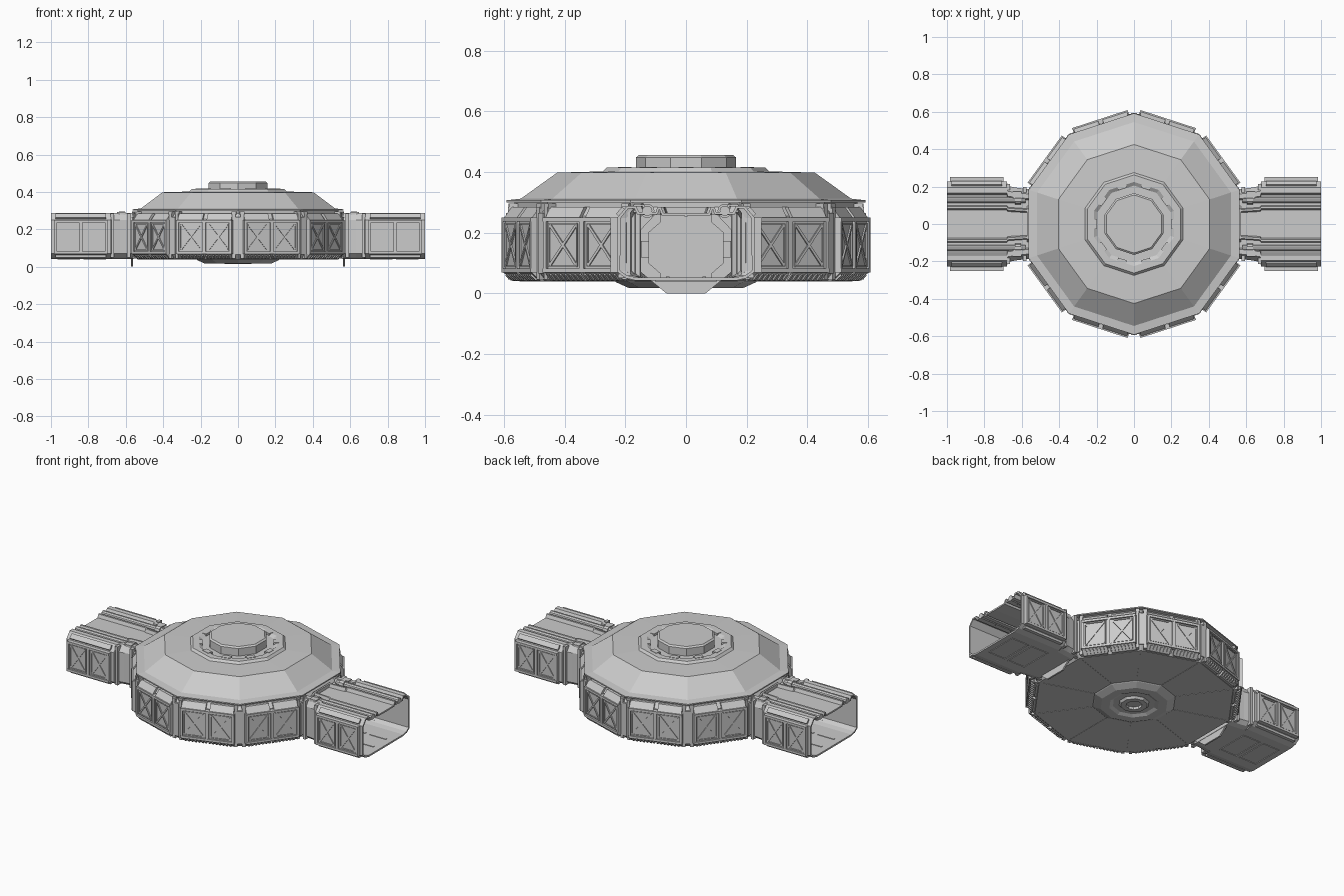
import bpy, bmesh
from math import pi, cos, sin, atan2, hypot
from mathutils import Matrix, Vector

if "Cube" in bpy.data.objects:
    bpy.data.objects.remove(bpy.data.objects["Cube"])

N = 10                       # decagonal hub
I4 = Matrix.Identity(4)


def rz(a):
    return Matrix.Rotation(a, 4, 'Z')


def finish(name, bm):
    me = bpy.data.meshes.new(name)
    bm.to_mesh(me)
    bm.free()
    ob = bpy.data.objects.new(name, me)
    bpy.context.collection.objects.link(ob)
    return ob


def box(bm, c, s, m=I4, rot=I4):
    mat = m @ Matrix.Translation(c) @ rot @ Matrix.Diagonal((*s, 1))
    bmesh.ops.create_cube(bm, size=1, matrix=mat)


def lathe(name, profile, n=N, phase=pi / 2):
    """Faceted revolve of (radius, z); zero radius ends close the shape."""
    bm = bmesh.new()
    rings = []
    for r, z in profile:
        k = 1 if r == 0 else n
        rings.append([bm.verts.new((r * cos(phase + 2 * pi * i / n),
                                    r * sin(phase + 2 * pi * i / n), z)) for i in range(k)])
    for a, b in zip(rings, rings[1:]):
        for i in range(n):
            j = (i + 1) % n
            q = [a[i % len(a)], a[j % len(a)], b[j % len(b)], b[i % len(b)]]
            bm.faces.new(list(dict.fromkeys(q)))
    bmesh.ops.recalc_face_normals(bm, faces=bm.faces)
    return finish(name, bm)


def prism(bm, pts, x0, x1, m):
    """Closed (y, z) outline extruded along x."""
    a = [bm.verts.new(m @ Vector((x0, y, z))) for y, z in pts]
    b = [bm.verts.new(m @ Vector((x1, y, z))) for y, z in pts]
    bm.faces.new(a[::-1])
    bm.faces.new(b)
    for i in range(len(pts)):
        j = (i + 1) % len(pts)
        bm.faces.new((a[i], a[j], b[j], b[i]))


def tube_shell(name, half, stations, m, thick):
    """Open ended corridor skin; stations are (x, width scale)."""
    ring = half + [(-y, z) for y, z in half[::-1] if y > 0]
    bm = bmesh.new()
    rows = [[bm.verts.new(m @ Vector((x, y * k, z))) for y, z in ring] for x, k in stations]
    for a, b in zip(rows, rows[1:]):
        for i in range(len(ring)):
            j = (i + 1) % len(ring)
            bm.faces.new((a[i], a[j], b[j], b[i]))
    ob = finish(name, bm)
    s = ob.modifiers.new("thickness", 'SOLIDIFY')
    s.thickness, s.offset = thick, -1


def braced_panel(bm, m, w, z0=0.068, z1=0.25):
    """Two X-braced bays; local x = outward (face at 0), y = along the wall."""
    h, zc, t = z1 - z0, (z0 + z1) / 2, 0.014
    box(bm, (-0.018, 0, zc), (0.016, w, h), m)
    for z in (z0 + t / 2, z1 - t / 2):
        box(bm, (-0.012, 0, z), (0.024, w, t), m)
    for y in (-w / 2 + t / 2, 0, w / 2 - t / 2):
        box(bm, (-0.0125, y, zc), (0.023, t * (1.3 if y == 0 else 1), h - 2 * t), m)
    bw, bh = w / 2 - 0.05, h - 0.05
    for y in (-w / 4, w / 4):
        for s in (1, -1):
            box(bm, (-0.009, y, zc), (0.008, hypot(bw, bh), 0.009), m,
                Matrix.Rotation(s * atan2(bh, bw), 4, 'X'))
        # raised inner rim of each bay
        for s in (1, -1):
            box(bm, (-0.009, y + s * (w / 4 - 0.021), zc), (0.008, 0.005, h - 0.04), m)
            box(bm, (-0.009, y, zc + s * (h / 2 - 0.021)), (0.008, w / 2 - 0.042, 0.005), m)


# --- Hub: wall ring with chamfered foot and underside boss
lathe("hub_walls", [(0, 0.03), (0.045, 0.03), (0.045, 0.015), (0.075, 0.015), (0.085, 0.028),
                    (0.12, 0.028), (0.14, 0.018), (0.19, 0.018), (0.23, 0.036), (0.235, 0.04),
                    (0.565, 0.04), (0.592, 0.068), (0.592, 0.255), (0.565, 0.285),
                    (0.565, 0.306), (0, 0.306)])
# --- Roof: eave, slope, flat deck, raised collar with moat
lathe("hub_roof", [(0, 0.30), (0.592, 0.30), (0.592, 0.307), (0.545, 0.312), (0.425, 0.398),
                   (0.275, 0.402), (0.262, 0.415), (0.225, 0.415), (0.205, 0.402),
                   (0, 0.402)])
lathe("roof_cap", [(0, 0.40), (0.165, 0.40), (0.165, 0.448), (0.155, 0.456), (0, 0.456)])

# --- Collar lugs bridging the moat
bm = bmesh.new()
for i in range(N):
    box(bm, (0.212, 0, 0.409), (0.03, 0.05, 0.016), rz(2 * pi * i / N))
finish("collar_lugs", bm)

# --- Eight braced wall panels, with sloped brow, foot and vent slats
panels, trims, vents = bmesh.new(), bmesh.new(), bmesh.new()
for i in range(N):
    if i % 5 == 0:
        continue
    m = rz(2 * pi * i / N)
    braced_panel(panels, m @ Matrix.Translation((0.59, 0, 0)), 0.312)
    for y0 in (-0.15, 0.012):
        mm = m @ Matrix.Translation((0, y0, 0)) @ rz(-pi / 2) @ rz(pi / 2)
        mm = m @ Matrix.Translation((0, y0, 0))
        v = [(0.56, 0.25), (0.582, 0.25), (0.556, 0.284), (0.54, 0.284)]
        f = [(0.54, 0.041), (0.553, 0.041), (0.584, 0.068), (0.56, 0.068)]
        for prof in (v, f):
            a = [trims.verts.new(mm @ Vector((x, 0, z))) for x, z in prof]
            b = [trims.verts.new(mm @ Vector((x, 0.138, z))) for x, z in prof]
            trims.faces.new(a)
            trims.faces.new(b[::-1])
            for k in range(4):
                l = (k + 1) % 4
                trims.faces.new((a[l], a[k], b[k], b[l]))
    for k in range(14):
        box(vents, (0.571, -0.13 + 0.02 * k, 0.053), (0.026, 0.008, 0.008), m,
            Matrix.Rotation(-0.72, 4, 'Y'))
bmesh.ops.recalc_face_normals(trims, faces=trims.faces)
finish("hub_panels", panels)
finish("panel_brows_and_feet", trims)
finish("vent_slats", vents)

# --- Twin-ribbed corner pillars
bm = bmesh.new()
for i in range(N):
    m = rz(pi / 2 + 2 * pi * i / N)
    for s in (1, -1):
        ms = m @ rz(s * 0.037)
        prism(bm, [(-0.009, 0.045), (0.009, 0.045), (0.009, 0.285), (-0.009, 0.285)],
              0.55, 0.588, ms)
        box(bm, (0.57, 0, 0.288), (0.03, 0.024, 0.016), ms)
    box(bm, (0.578, 0, 0.165), (0.03, 0.03, 0.2), m)
bmesh.ops.recalc_face_normals(bm, faces=bm.faces)
finish("corner_pillars", bm)

# --- Thin radial seams on the underside
bm = bmesh.new()
for i in range(N):
    box(bm, (0.395, 0, 0.04), (0.31, 0.004, 0.003), rz(pi / 2 + 2 * pi * i / N))
finish("underside_seams", bm)

# --- Two corridors, left one is the right one turned half round
section = [(0, 0.042), (0.165, 0.042), (0.2, 0.05), (0.226, 0.07), (0.226, 0.25), (0.195, 0.288),
           (0.165, 0.288), (0.155, 0.268), (0.1, 0.268), (0.094, 0.284), (0.082, 0.284),
           (0.074, 0.264), (0, 0.264)]
oct_door = [(-0.065, 0), (0.065, 0), (0.15, 0.07), (0.15, 0.21), (0.08, 0.284),
            (-0.08, 0.284), (-0.15, 0.21), (-0.15, 0.07)]
leaf = [(-0.085, 0.045), (0.085, 0.045), (0.085, 0.065), (0.125, 0.1), (0.125, 0.2), (0.085, 0.235),
        (0.085, 0.26), (-0.085, 0.26), (-0.085, 0.235), (-0.125, 0.2), (-0.125, 0.1), (-0.085, 0.065)]
for side, turn in (("right", 0), ("left", pi)):
    m = rz(turn)
    tube_shell(side + "_corridor", section,
               [(0.56, 0.82), (0.63, 0.86), (0.675, 0.9), (0.68, 1), (1.0, 1)], m, 0.01)

    # door plate, leaf and handles
    bm = bmesh.new()
    prism(bm, oct_door, 0.562, 0.572, m)
    prism(bm, leaf, 0.572, 0.578, m)
    for s in (1, -1):
        box(bm, (0.58, s * 0.135, 0.145), (0.016, 0.026, 0.055), m)
    finish(side + "_door", bm)

    # side panels, joint pillars and top edge rails
    bm = bmesh.new()
    for s in (1, -1):
        pm = m @ Matrix.Translation((0.84, s * 0.25, 0)) @ rz(s * pi / 2)
        braced_panel(bm, pm, 0.285)
        box(bm, (0.84, s * 0.215, 0.268), (0.27, 0.016, 0.03), m,
            Matrix.Rotation(s * 0.75, 4, 'X'))
        box(bm, (0.84, s * 0.214, 0.057), (0.27, 0.02, 0.014), m)
        for x, y in ((0.585, 0.183), (0.672, 0.198)):
            box(bm, (x, s * y, 0.168), (0.018, 0.03, 0.235), m)
        box(bm, (0.625, s * 0.155, 0.28), (0.045, 0.035, 0.026), m)
    finish(side + "_corridor_panels", bm)

    # roof pipes lying in the two channels
    bm = bmesh.new()
    for s in (1, -1):
        for x, length, r in ((0.79, 0.42, 0.017), (0.62, 0.03, 0.024)):
            bmesh.ops.create_cone(bm, cap_ends=True, segments=10, radius1=r, radius2=r, depth=length,
                                  matrix=m @ Matrix.Translation((x, s * 0.128, 0.272))
                                  @ Matrix.Rotation(pi / 2, 4, 'Y'))
    finish(side + "_roof_pipes", bm)

    # underside hatches and floor strips
    bm = bmesh.new()
    for x in (0.765, 0.905):
        for s in (1, -1):
            box(bm, (x, s * 0.1, 0.041), (0.12, 0.006, 0.005), m)
            box(bm, (x + s * 0.057, 0, 0.041), (0.006, 0.2, 0.005), m)
            box(bm, (x, s * 0.06, 0.053), (0.11, 0.012, 0.004), m)
    finish(side + "_floor_hatches", bm)
